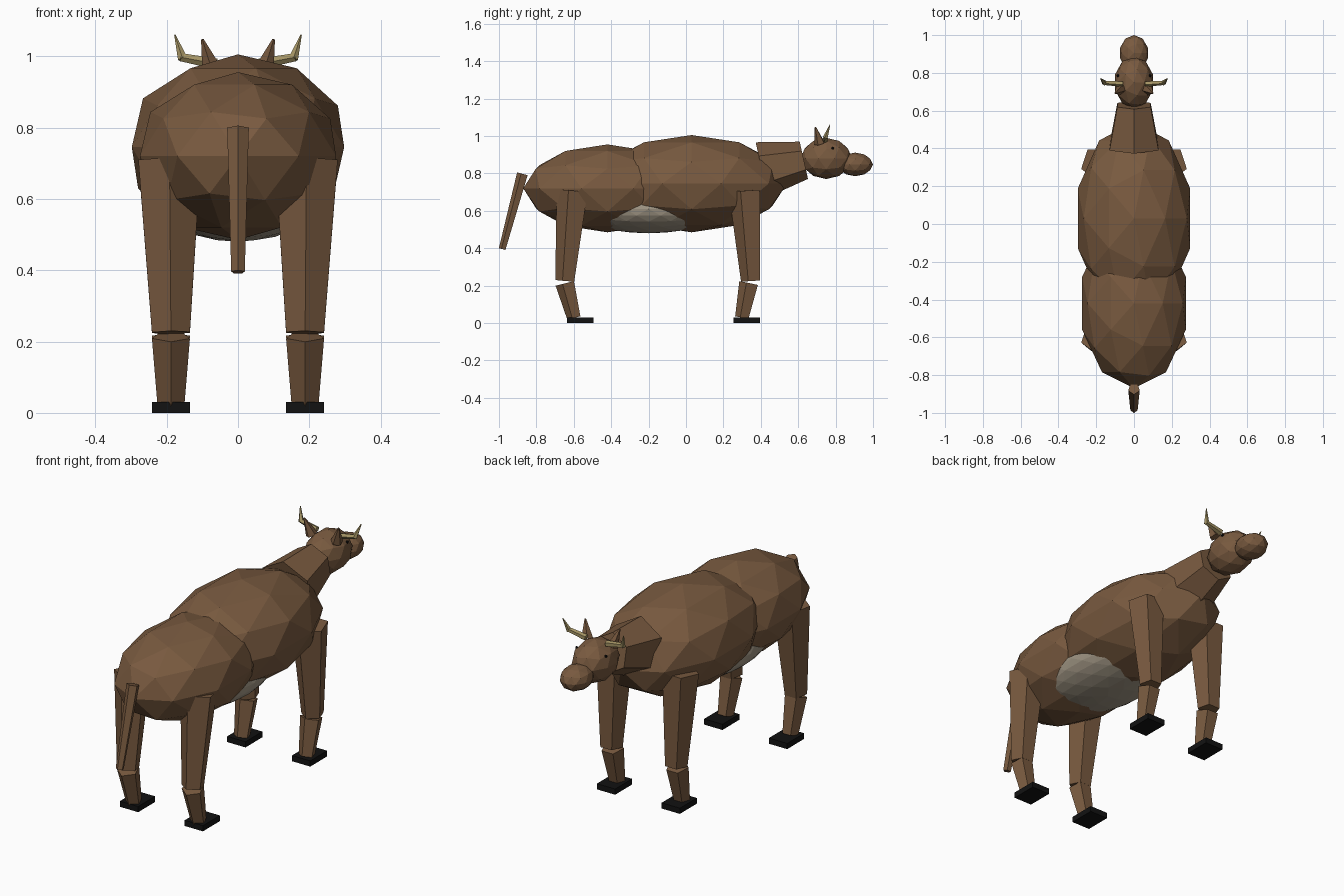
import bpy, bmesh, math
from mathutils import Vector

if "Cube" in bpy.data.objects:
    bpy.data.objects.remove(bpy.data.objects["Cube"])


def material(name, rgb):
    m = bpy.data.materials.new(name)
    m.diffuse_color = (*rgb, 1)
    m.use_nodes = True
    m.node_tree.nodes["Principled BSDF"].inputs["Base Color"].default_value = m.diffuse_color
    return m


BROWN = material("brown_hide", (0.19, 0.102, 0.05))
CREAM = material("pale_belly", (0.36, 0.31, 0.235))
HORN = material("horn_tan", (0.38, 0.30, 0.13))
BLACK = material("hoof_black", (0.006, 0.006, 0.006))


def finish(name, bm, mat):
    bmesh.ops.recalc_face_normals(bm, faces=bm.faces)
    mesh = bpy.data.meshes.new(name)
    bm.to_mesh(mesh)
    bm.free()
    mesh.materials.append(mat)
    obj = bpy.data.objects.new(name, mesh)
    bpy.context.collection.objects.link(obj)
    return obj


def ball(name, center, radii, mat, detail=2):
    """Faceted ellipsoid."""
    bm = bmesh.new()
    bmesh.ops.create_icosphere(bm, subdivisions=detail, radius=1)
    bmesh.ops.scale(bm, vec=radii, verts=bm.verts)
    bmesh.ops.translate(bm, vec=center, verts=bm.verts)
    return finish(name, bm, mat)


def limb(name, p0, p1, r0, r1, mat, sides=5, corner=(0, -1, 0)):
    """Tapered prism from p0 to p1 with one corner facing a given way."""
    p0, p1 = Vector(p0), Vector(p1)
    axis = (p1 - p0).normalized()
    u = Vector(corner)
    u = (u - axis * u.dot(axis)).normalized()
    v = axis.cross(u)
    bm = bmesh.new()
    rings = []
    for p, r in ((p0, r0), (p1, r1)):
        ring = []
        for i in range(sides):
            a = math.tau * i / sides
            ring.append(bm.verts.new(p + (u * math.cos(a) + v * math.sin(a)) * r))
        rings.append(ring)
    a, b = rings
    for i in range(sides):
        j = (i + 1) % sides
        bm.faces.new((a[i], a[j], b[j], b[i]))
    bm.faces.new(a)
    bm.faces.new(b)
    return finish(name, bm, mat)


def box(name, center, size, mat):
    bm = bmesh.new()
    bmesh.ops.create_cube(bm, size=1)
    bmesh.ops.scale(bm, vec=size, verts=bm.verts)
    bmesh.ops.translate(bm, vec=center, verts=bm.verts)
    return finish(name, bm, mat)


# Body
ball("chest", (0, 0.03, 0.745), (0.313, 0.51, 0.26), BROWN)
ball("rump", (0, -0.42, 0.72), (0.289, 0.45, 0.235), BROWN)
ball("belly", (0, -0.2, 0.61), (0.235, 0.4, 0.13), CREAM, 3)

# Neck, head and tail
limb("neck", (0, 0.405, 0.82), (0, 0.63, 0.87), 0.15, 0.102, BROWN, 6, (0, 0, 1))
ball("head", (0, 0.75, 0.88), (0.105, 0.138, 0.11), BROWN)
ball("muzzle", (0, 0.905, 0.848), (0.077, 0.095, 0.063), BROWN)
limb("tail", (0, -0.872, 0.797), (0, -0.981, 0.395), 0.032, 0.02, BROWN)

# Leg sets: top, knee and ankle y, hoof y
LEGS = {"front": (0.32, 0.35, 0.34, 0.302, 0.325),
        "rear": (-0.6, -0.643, -0.643, -0.596, -0.565)}

for side, s in (("right", 1), ("left", -1)):
    for end, (top, knee, shin, ankle, hoof) in LEGS.items():
        x = 0.188 * s
        limb(f"{end}_{side}_upper_leg", (0.192 * s, top, 0.708), (x, knee, 0.225),
             0.092, 0.056, BROWN)
        limb(f"{end}_{side}_lower_leg", (x, shin, 0.213), (x, ankle, 0.028),
             0.056, 0.04, BROWN)
        box(f"{end}_{side}_hoof", (x, hoof, 0.015), (0.106, 0.14, 0.03), BLACK)

    # Ears, horns and eyes
    limb(f"{side}_ear", (0.073 * s, 0.715, 0.96), (0.1 * s, 0.692, 1.047),
         0.03, 0.004, BROWN)
    limb(f"{side}_horn_base", (0.06 * s, 0.742, 0.978), (0.16 * s, 0.748, 0.997),
         0.016, 0.012, HORN)
    limb(f"{side}_horn_tip", (0.155 * s, 0.746, 0.992), (0.177 * s, 0.77, 1.06),
         0.014, 0.002, HORN)
    ball(f"{side}_eye", (0.085 * s, 0.785, 0.935), (0.008, 0.008, 0.008), BLACK, 1)
